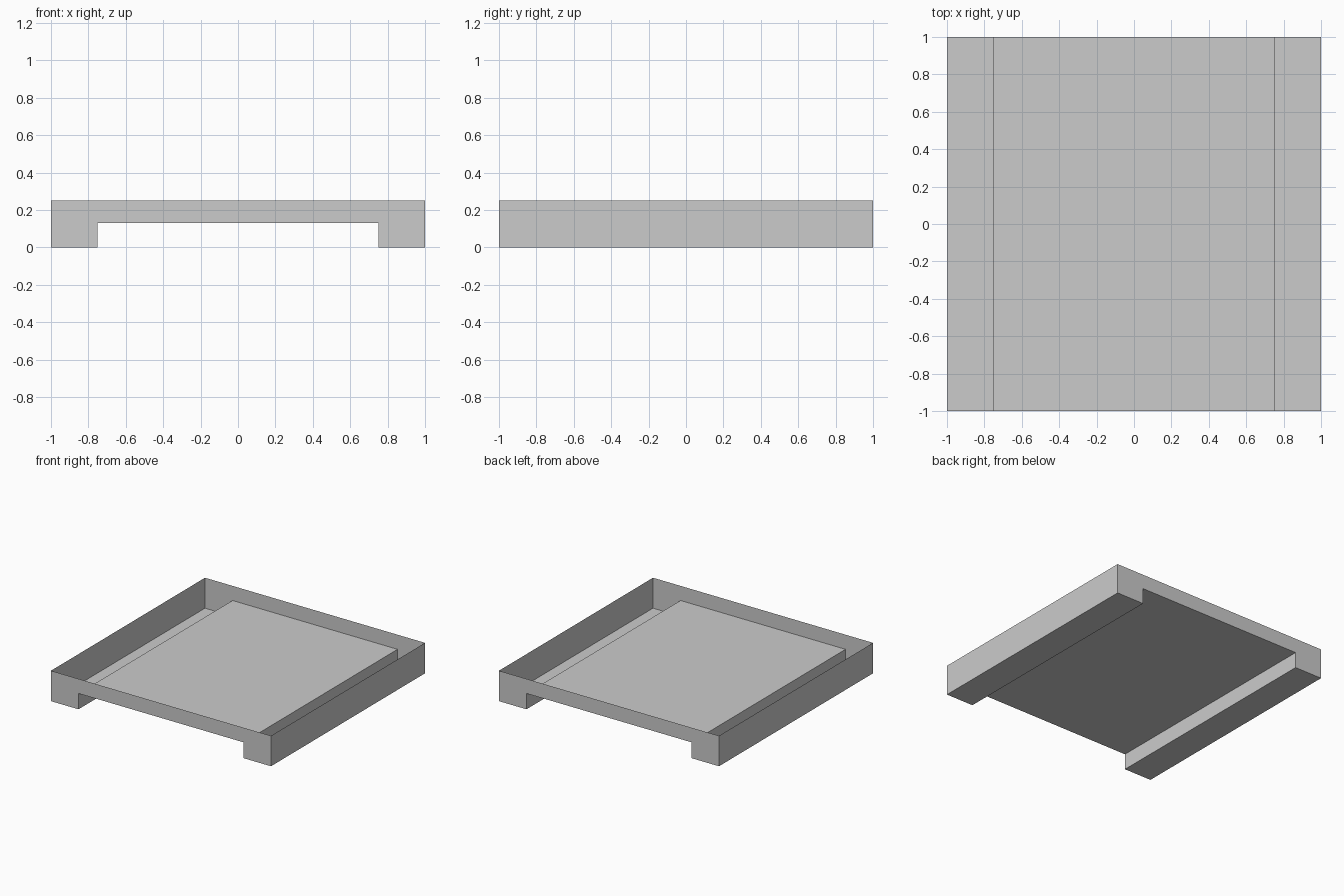
import bpy
import bmesh

cube = bpy.data.objects.get("Cube")
if cube:
    bpy.data.objects.remove(cube, do_unlink=True)

HALF, TOP, STEP_X, STEP_Z = 1.0, 0.25, 0.75, 0.13

grey = bpy.data.materials.new("plain grey")
grey.use_nodes = True
colour = (0.6, 0.6, 0.6, 1)
grey.diffuse_color = colour
grey.node_tree.nodes["Principled BSDF"].inputs["Base Color"].default_value = colour

# Half of the end profile, from the rim down to the raised floor, then mirrored
half = [(HALF, TOP), (HALF, 0), (STEP_X, 0), (STEP_X, STEP_Z)]
profile = half + [(-x, z) for x, z in reversed(half)]

# Thin-walled open tray: two end walls joined by floor and side strips
bm = bmesh.new()
front = [bm.verts.new((x, -HALF, z)) for x, z in profile]
back = [bm.verts.new((x, HALF, z)) for x, z in profile]
bm.faces.new(front)
bm.faces.new(back)
for i in range(len(profile) - 1):
    bm.faces.new((front[i], front[i + 1], back[i + 1], back[i]))

# Turn all faces outward, using a temporary lid, then leave the top open
lid = bm.faces.new((front[0], front[-1], back[-1], back[0]))
bmesh.ops.recalc_face_normals(bm, faces=bm.faces[:])
bmesh.ops.delete(bm, geom=[lid], context="FACES_ONLY")

mesh = bpy.data.meshes.new("open_tray")
bm.to_mesh(mesh)
bm.free()
mesh.materials.append(grey)
tray = bpy.data.objects.new("open_tray", mesh)
bpy.context.collection.objects.link(tray)
